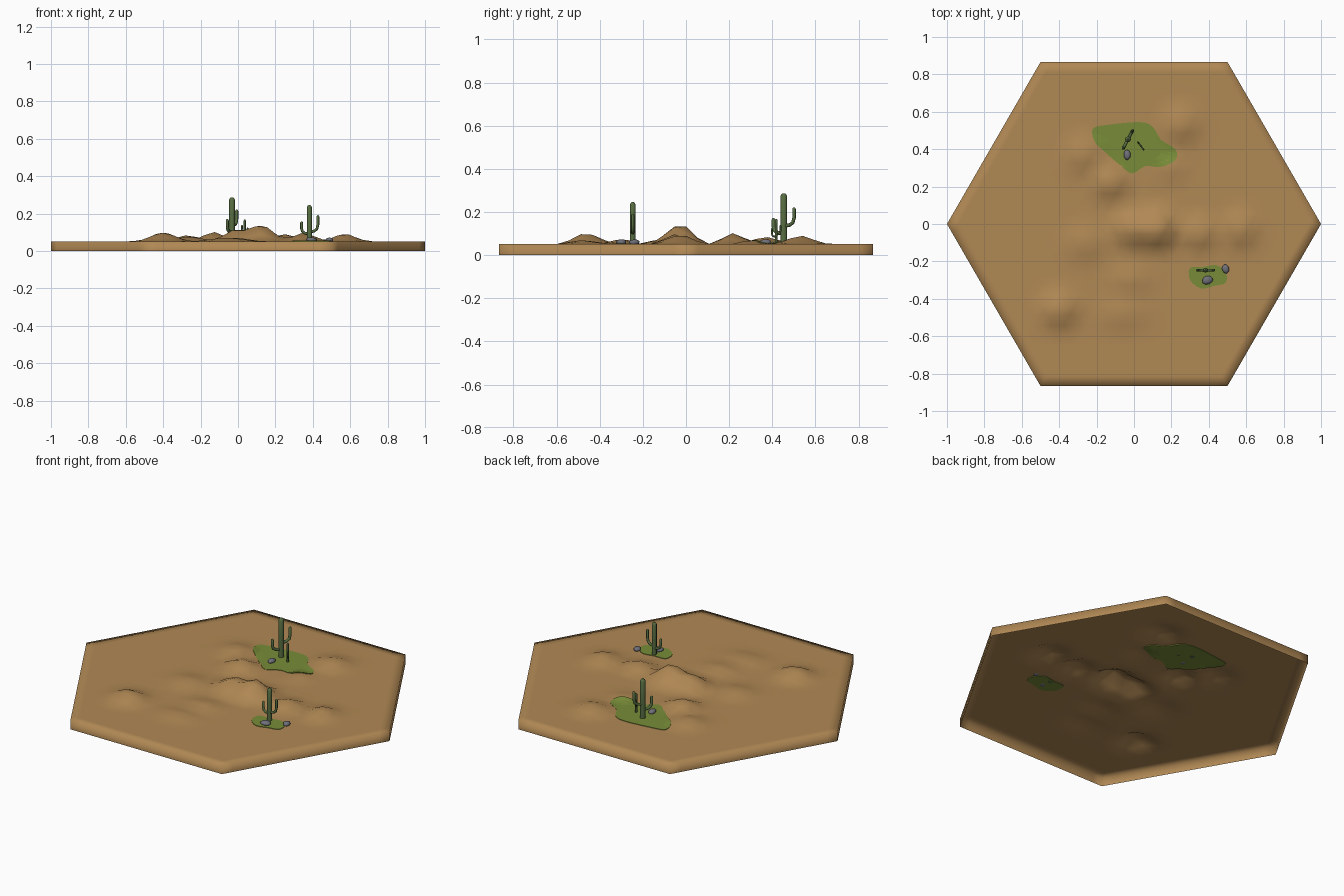
import bpy, bmesh, math, random
from mathutils import Vector

if "Cube" in bpy.data.objects:
    bpy.data.objects.remove(bpy.data.objects["Cube"])

random.seed(4)


def material(name, rgb):
    m = bpy.data.materials.new(name)
    lin = [((c / 255 + 0.055) / 1.055) ** 2.4 for c in rgb]
    m.diffuse_color = (*lin, 1)
    m.use_nodes = True
    m.node_tree.nodes["Principled BSDF"].inputs["Base Color"].default_value = m.diffuse_color
    return m


SAND = material("sand", (176, 136, 84))
GRASS = material("grass green", (120, 140, 56))
CACTUS = material("cactus green", (88, 110, 66))
STONE = material("stone grey", (112, 112, 122))

TOP = 0.052
# mounds: x, y, radius x, radius y, height
MOUNDS = [(0.12, -0.03, 0.16, 0.14, 0.092), (0.0, -0.03, 0.16, 0.13, 0.07),
          (-0.4, -0.46, 0.15, 0.14, 0.05), (0.35, -0.05, 0.13, 0.12, 0.045),
          (0.57, -0.03, 0.13, 0.14, 0.042), (-0.27, 0.37, 0.14, 0.14, 0.032),
          (-0.13, 0.22, 0.13, 0.12, 0.05), (0.25, 0.53, 0.15, 0.14, 0.038),
          (-0.02, -0.3, 0.16, 0.11, 0.022), (-0.06, -0.48, 0.2, 0.12, 0.018),
          (-0.26, -0.1, 0.16, 0.14, 0.024), (0.2, 0.3, 0.1, 0.09, 0.02)]


def ground_z(x, y):
    h = 0
    for mx, my, rx, ry, mh in MOUNDS:
        d = math.hypot((x - mx) / rx, (y - my) / ry)
        if d < 1:
            h = max(h, mh * 0.5 * (1 + math.cos(math.pi * d)))
    return TOP + h


def finish(bm, name, mat, smooth=True):
    me = bpy.data.meshes.new(name)
    bm.to_mesh(me)
    bm.free()
    ob = bpy.data.objects.new(name, me)
    bpy.context.collection.objects.link(ob)
    me.materials.append(mat)
    for p in me.polygons:
        p.use_smooth = smooth
    return ob


# Hexagonal desert tile: triangular lattice with a skirt, open underneath
N = 16
bm = bmesh.new()
grid = {}
for q in range(-N, N + 1):
    for r in range(-N, N + 1):
        if abs(q + r) <= N:
            x, y = (q + r / 2) / N, r * math.sqrt(3) / 2 / N
            grid[q, r] = bm.verts.new((x, y, ground_z(x, y)))
for (q, r), v in grid.items():
    a, b, c = grid.get((q + 1, r)), grid.get((q, r + 1)), grid.get((q + 1, r - 1))
    if a and b:
        bm.faces.new((v, a, b))
    if a and c:
        bm.faces.new((v, c, a))
rim = [e for e in bm.edges if e.is_boundary]
ext = bmesh.ops.extrude_edge_only(bm, edges=rim)
for v in ext["geom"]:
    if isinstance(v, bmesh.types.BMVert):
        v.co.z = 0
bmesh.ops.recalc_face_normals(bm, faces=bm.faces)
if max(bm.faces, key=lambda f: abs(f.normal.z)).normal.z < 0:
    bmesh.ops.reverse_faces(bm, faces=bm.faces)
finish(bm, "desert_tile", SAND)


# Grass patches: thin plates draped through the ground surface
def patch(name, outline):
    cx = sum(p[0] for p in outline) / len(outline)
    cy = sum(p[1] for p in outline) / len(outline)
    pts = []
    n = len(outline)
    for i in range(n):                      # rounded outline by Catmull-Rom
        p = [Vector(outline[(i + k) % n]) for k in (-1, 0, 1, 2)]
        for t in (0, 0.33, 0.67):
            pts.append(0.5 * (2 * p[1] + (p[2] - p[0]) * t
                       + (2 * p[0] - 5 * p[1] + 4 * p[2] - p[3]) * t * t
                       + (3 * p[1] - p[0] - 3 * p[2] + p[3]) * t ** 3))
    bm = bmesh.new()
    m = len(pts)
    skins = []
    for dz in (0.003, -0.003):
        rings = []
        for s in (1, 0.8, 0.6, 0.4, 0.2):
            ring = []
            for p in pts:
                x, y = cx + (p.x - cx) * s, cy + (p.y - cy) * s
                ring.append(bm.verts.new((x, y, ground_z(x, y) + dz)))
            rings.append(ring)
        for a, b in zip(rings, rings[1:]):
            for i in range(m):
                j = (i + 1) % m
                bm.faces.new((a[i], a[j], b[j], b[i]))
        bm.faces.new(rings[-1])
        skins.append(rings[0])
    for i in range(m):
        j = (i + 1) % m
        bm.faces.new((skins[0][i], skins[1][i], skins[1][j], skins[0][j]))
    bmesh.ops.recalc_face_normals(bm, faces=bm.faces)
    finish(bm, name, GRASS, False)


patch("large_grass_patch", [(-0.22, 0.51), (-0.14, 0.53), (0.03, 0.545), (0.1, 0.52),
                            (0.145, 0.45), (0.222, 0.4), (0.22, 0.34), (0.14, 0.305),
                            (0.06, 0.31), (-0.01, 0.27), (-0.075, 0.315), (-0.155, 0.385),
                            (-0.21, 0.44)])
patch("small_grass_patch", [(0.3, -0.235), (0.37, -0.23), (0.44, -0.22), (0.49, -0.26),
                            (0.49, -0.315), (0.43, -0.33), (0.36, -0.345), (0.3, -0.3)])


# Cactus: tapered tubes for the trunk and the bent arms
def tube(name, pts, radius):
    cu = bpy.data.curves.new(name, 'CURVE')
    cu.dimensions = '3D'
    cu.bevel_depth = radius
    cu.bevel_resolution = 2
    cu.use_fill_caps = True
    path = [Vector(p) for p in pts]
    d = (path[-1] - path[-2]).normalized()
    end = path.pop()
    path += [end - d * radius, end - d * radius * 0.35, end]   # rounded tip
    sp = cu.splines.new('POLY')
    sp.points.add(len(path) - 1)
    for pt, co in zip(sp.points, path):
        pt.co = (*co, 1)
    sp.points[-2].radius = 0.75
    sp.points[-1].radius = 0.3
    cu.materials.append(CACTUS)
    ob = bpy.data.objects.new(name, cu)
    bpy.context.collection.objects.link(ob)
    bpy.ops.object.select_all(action='DESELECT')
    ob.select_set(True)
    bpy.context.view_layer.objects.active = ob
    bpy.ops.object.convert(target='MESH')
    bpy.ops.object.shade_smooth_by_angle(angle=math.radians(50))


def cactus(name, x, y, top, radius, arm_radius, angle, arms):
    tube(name + "_trunk", [(x, y, TOP - 0.004), (x, y, (TOP + top) / 2), (x, y, top)], radius)
    for i, (reach, low, high) in enumerate(arms):
        def at(k, z):
            return (x + math.cos(angle) * reach * k, y + math.sin(angle) * reach * k, z)
        h = high - low
        tube(f"{name}_arm_{i + 1}", [at(0.1, low), at(0.6, low + 0.06 * h), at(0.88, low + 0.18 * h),
                                     at(1, low + 0.42 * h), at(1, high)], arm_radius)


cactus("tall_cactus", -0.032, 0.453, 0.287, 0.016, 0.0085, math.radians(62),
       [(0.054, 0.135, 0.222), (-0.054, 0.1, 0.172)])
cactus("small_cactus", 0.036, 0.418, 0.168, 0.006, 0.0045, math.radians(-53),
       [(0.025, 0.085, 0.125), (-0.025, 0.095, 0.14)])
cactus("medium_cactus", 0.382, -0.247, 0.246, 0.0135, 0.0075, 0,
       [(0.045, 0.102, 0.192), (-0.042, 0.092, 0.158)])


# Rocks: slightly irregular low-poly lumps
def rock(name, x, y, sx, sy, sz, turn):
    bm = bmesh.new()
    bmesh.ops.create_icosphere(bm, subdivisions=2, radius=1)
    for v in bm.verts:
        p = v.co * random.uniform(0.92, 1.06)
        c, s = math.cos(turn), math.sin(turn)
        px, py = p.x * sx, p.y * sy
        v.co = (x + px * c - py * s, y + px * s + py * c, TOP + 0.008 + p.z * sz)
    finish(bm, name, STONE)


rock("rock_back", -0.037, 0.37, 0.019, 0.028, 0.014, 0.1)
rock("rock_front", 0.393, -0.3, 0.03, 0.024, 0.014, 0.3)
rock("rock_right", 0.49, -0.24, 0.02, 0.025, 0.013, 0.2)
